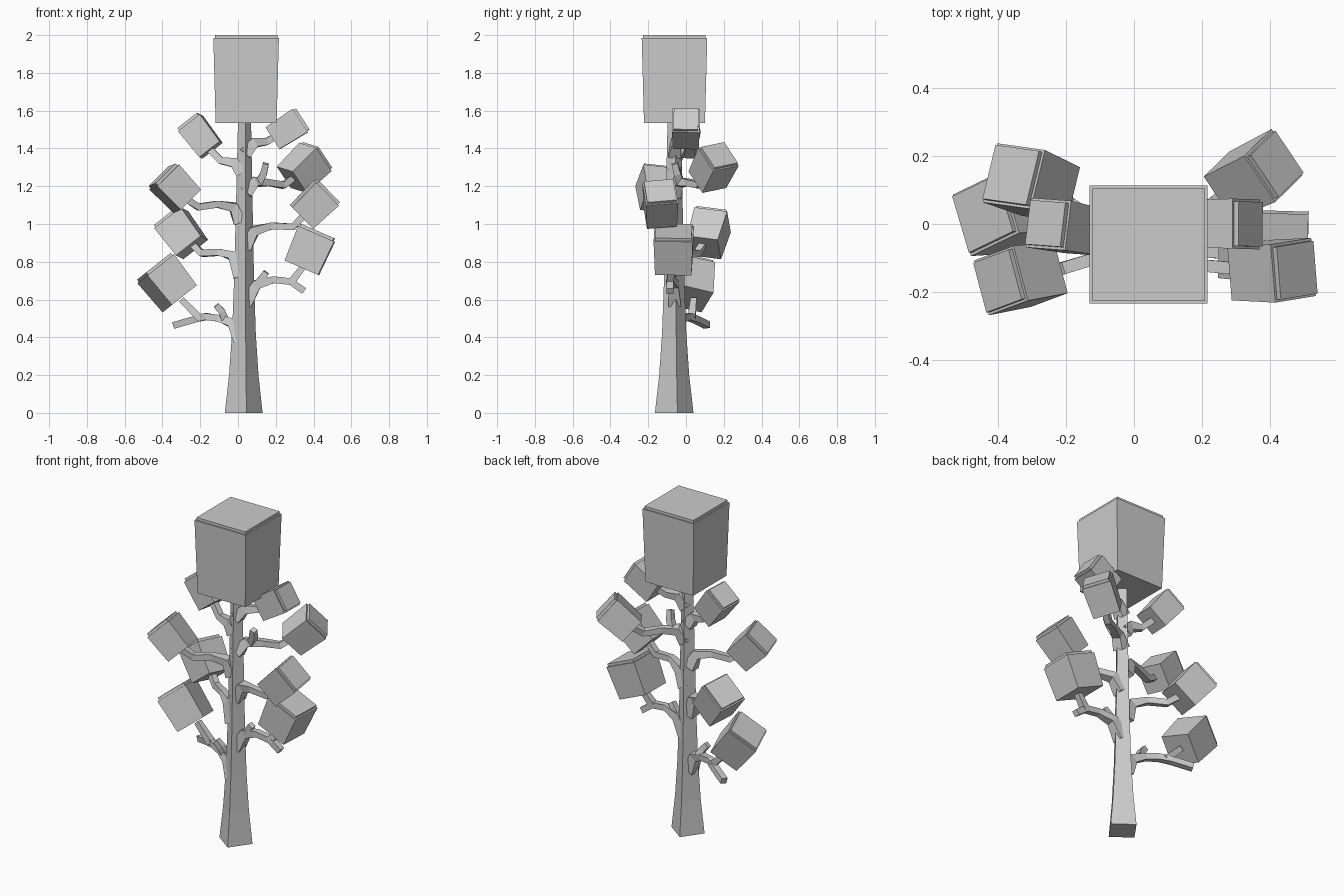
import bpy, bmesh
from mathutils import Vector as V


def loft(name, rings):
    """Skin a list of four-point rings and cap both ends."""
    bm = bmesh.new()
    vs = [[bm.verts.new(p) for p in r] for r in rings]
    for lo, hi in zip(vs, vs[1:]):
        for i in range(4):
            j = (i + 1) % 4
            bm.faces.new((lo[i], lo[j], hi[j], hi[i]))
    bm.faces.new(vs[0][::-1])
    bm.faces.new(vs[-1])
    bmesh.ops.recalc_face_normals(bm, faces=bm.faces)
    me = bpy.data.meshes.new(name)
    bm.to_mesh(me)
    bm.free()
    ob = bpy.data.objects.new(name, me)
    bpy.context.collection.objects.link(ob)


def square(c, a, b, r):
    return [c + (a * i + b * j) * r for i, j in ((-1, -1), (1, -1), (1, 1), (-1, 1))]


def block(name, centre, w, h, axis, side, lid=0.016):
    """Slightly tapered foliage block with a stepped lid facing along axis."""
    c = V(axis).normalized()
    b = V(side)
    b = (b - c * b.dot(c)).normalized()
    a = b.cross(c)
    o = V(centre)
    loft(name, [square(o - c * h / 2, a, b, w * 0.465),
                square(o + c * (h / 2 - lid), a, b, w / 2),
                square(o + c * (h / 2 - lid), a, b, w / 2 - 0.008),
                square(o + c * h / 2, a, b, w / 2 - 0.008)])


def branch(name, pts, r0, r1):
    """Square tapering limb through pts."""
    pts = [V(p) for p in pts]
    n = len(pts)
    rings = []
    for i, p in enumerate(pts):
        t = (pts[min(i + 1, n - 1)] - pts[max(i - 1, 0)]).normalized()
        u = (V((0, 1, 0)) - t * t.y).normalized()
        f = min(1, i / max(1, min(n - 1, 2)))
        rings.append(square(p, t.cross(u), u, r0 + (r1 - r0) * f))
    loft(name, rings)


# Trunk: turned square section, flared at the foot
dirs = [V((-0.1, -0.017, 0)), V((0.015, -0.102, 0)), V((0.1, 0.017, 0)), V((-0.015, 0.102, 0))]
profile = [(0, 1), (0.2, 0.78), (0.42, 0.63), (0.7, 0.53), (1.1, 0.44), (1.57, 0.34)]
loft("trunk", [[V((0.03 + 0.003 * z, -0.0625, z)) + d * s for d in dirs] for z, s in profile])

# Crown block
block("crown_block", (0.043, -0.061, 1.768), 0.347, 0.464, (0, 0, 1), (0, 1, 0))

# Side blocks: centre, width, height, lid direction, side direction
blocks = [
    ((-0.377, 0.03, 0.69), 0.193, 0.22, (-0.62, 0, 0.78), (-0.25, 0.93, -0.25)),
    ((-0.303, 0.12, 0.955), 0.18, 0.205, (-0.58, 0.24, 0.78), (0.23, 0.97, -0.12)),
    ((-0.335, -0.158, 1.19), 0.168, 0.195, (-0.68, -0.1, 0.72), (-0.26, 0.96, -0.1)),
    ((-0.202, -0.01, 1.468), 0.147, 0.195, (-0.6, 0.12, 0.78), (0.12, 0.98, -0.06)),
    ((0.263, 0.0, 1.505), 0.147, 0.19, (0.84, 0, 0.54), (0.03, 1, 0)),
    ((0.353, 0.145, 1.30), 0.166, 0.2, (0.68, 0.32, 0.66), (-0.55, 0.82, 0.17)),
    ((0.408, -0.136, 1.107), 0.172, 0.2, (0.72, 0, 0.7), (-0.08, 0.99, 0.08)),
    ((0.38, -0.065, 0.865), 0.208, 0.213, (0.4, 0, 0.92), (0.03, 1, 0)),
]
for i, spec in enumerate(blocks):
    block(f"foliage_block_{i + 1}", *spec)

# Main branches, bottom left upward, then top right downward
limbs = [
    [(0.01, -0.06, 0.38), (-0.03, -0.05, 0.475), (-0.1, -0.02, 0.5), (-0.17, 0.01, 0.51),
     (-0.23, 0.05, 0.495), (-0.335, 0.11, 0.465)],
    [(0.01, -0.06, 0.72), (-0.025, -0.05, 0.83), (-0.1, 0.0, 0.85), (-0.19, 0.06, 0.845),
     (-0.24, 0.09, 0.89)],
    [(0.01, -0.06, 1.01), (-0.025, -0.07, 1.09), (-0.11, -0.1, 1.105), (-0.21, -0.13, 1.09),
     (-0.27, -0.15, 1.13)],
    [(0.02, -0.06, 1.27), (-0.02, -0.06, 1.325), (-0.09, -0.045, 1.335), (-0.155, -0.02, 1.4)],
    [(0.035, -0.06, 1.37), (0.085, -0.05, 1.43), (0.15, -0.02, 1.435), (0.215, 0.0, 1.475)],
    [(0.04, -0.06, 1.16), (0.085, -0.04, 1.222), (0.16, 0.01, 1.22), (0.24, 0.065, 1.205),
     (0.3, 0.11, 1.25)],
    [(0.04, -0.06, 0.88), (0.09, -0.075, 0.965), (0.18, -0.12, 0.99), (0.29, -0.13, 0.985),
     (0.36, -0.135, 1.055)],
    [(0.04, -0.06, 0.58), (0.1, -0.065, 0.68), (0.19, -0.08, 0.705), (0.28, -0.085, 0.695),
     (0.35, -0.085, 0.645)],
]
for i, pts in enumerate(limbs):
    branch(f"branch_{i + 1}", pts, 0.034, 0.018)

# Side shoots and stubs
twigs = [
    [(-0.2, 0.03, 0.5), (-0.3, 0.04, 0.6)],
    [(-0.07, -0.03, 0.5), (-0.085, -0.04, 0.535), (-0.115, -0.045, 0.57)],
    [(0.11, -0.03, 1.22), (0.135, -0.045, 1.265), (0.148, -0.06, 1.32)],
    [(0.11, -0.07, 0.69), (0.15, -0.08, 0.745)],
    [(0.28, -0.085, 0.69), (0.35, -0.075, 0.78)],
]
for i, pts in enumerate(twigs):
    branch(f"twig_{i + 1}", pts, 0.02, 0.016)
